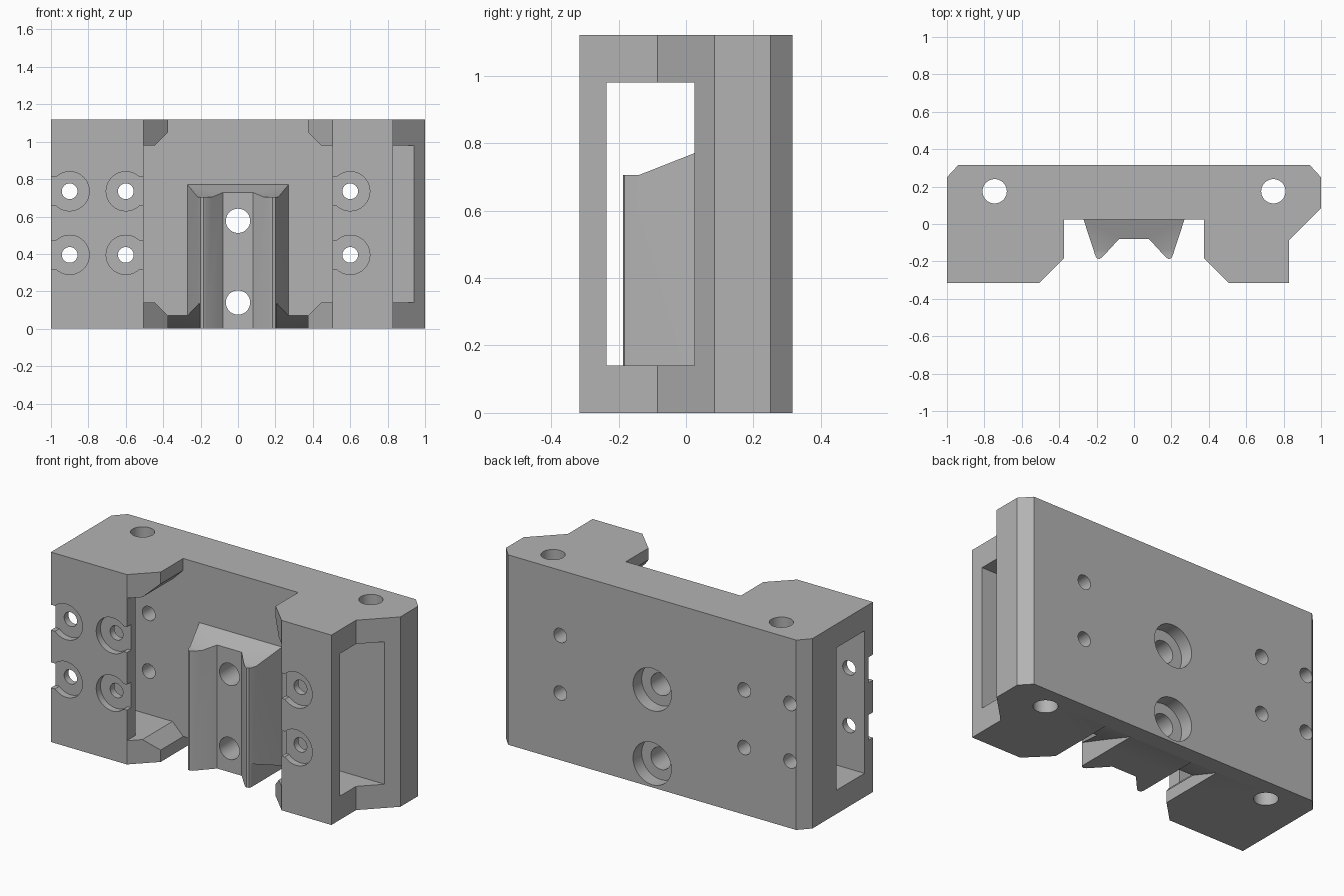
import bpy, bmesh, math
from mathutils import Matrix

cube = bpy.data.objects.get("Cube")
if cube:
    bpy.data.objects.remove(cube, do_unlink=True)

grey = bpy.data.materials.new("plain grey")
grey.use_nodes = True
grey.diffuse_color = (0.45, 0.45, 0.45, 1)
grey.node_tree.nodes["Principled BSDF"].inputs["Base Color"].default_value = grey.diffuse_color

# Axis maps: (u, v, depth) to (x, y, z)
MAPS = {"z": lambda u, v, w: (u, v, w),
        "y": lambda u, v, w: (u, w, v),
        "x": lambda u, v, w: (w, u, v)}


def prism(name, points, lo, hi, axis="z"):
    """Extrude a closed outline along an axis."""
    bm = bmesh.new()
    rings = [[bm.verts.new(MAPS[axis](u, v, w)) for u, v in points] for w in (lo, hi)]
    bm.faces.new(rings[0])
    bm.faces.new(rings[1])
    n = len(points)
    for i in range(n):
        j = (i + 1) % n
        bm.faces.new((rings[0][i], rings[0][j], rings[1][j], rings[1][i]))
    bmesh.ops.recalc_face_normals(bm, faces=bm.faces)
    mesh = bpy.data.meshes.new(name)
    bm.to_mesh(mesh)
    bm.free()
    mesh.materials.append(grey)
    obj = bpy.data.objects.new(name, mesh)
    bpy.context.collection.objects.link(obj)
    return obj


def box(u0, u1, v0, v1):
    return [(u0, v0), (u1, v0), (u1, v1), (u0, v1)]


def circle(u, v, r, n=40):
    return [(u + r * math.cos(math.tau * i / n), v + r * math.sin(math.tau * i / n))
            for i in range(n)]


def combine(target, tool, operation="DIFFERENCE"):
    """Apply a boolean and discard the tool."""
    mod = target.modifiers.new("boolean", "BOOLEAN")
    mod.operation, mod.solver, mod.object = operation, "EXACT", tool
    bpy.context.view_layer.update()
    result = bpy.data.meshes.new_from_object(
        target.evaluated_get(bpy.context.evaluated_depsgraph_get()))
    target.modifiers.clear()
    target.data = result
    bpy.data.objects.remove(tool, do_unlink=True)


def cut(target, points, lo, hi, axis):
    combine(target, prism("cutter", points, lo, hi, axis))


HEIGHT, CHANNEL = 1.12, 0.025

# Main body with the open front channel
body = prism("mounting_block", [
    (-0.94, 0.315), (-1, 0.25), (-1, -0.315), (-0.505, -0.315), (-0.375, -0.185),
    (-0.375, CHANNEL), (0.375, CHANNEL), (0.375, -0.185), (0.505, -0.315),
    (0.83, -0.315), (0.83, -0.085), (1, 0.085), (1, 0.25), (0.94, 0.315)], 0, HEIGHT)

# Pocket running sideways through both arms
cut(body, box(-0.235, CHANNEL, 0.14, 0.98), -1.2, 1.2, "x")

# Front opening with flared inner corners
half = [(0.345, 0.04), (0.445, 0.14), (0.505, 0.14),
        (0.505, 0.98), (0.445, 0.98), (0.345, 1.08)]
cut(body, half + [(-x, z) for x, z in reversed(half)], -0.5, CHANNEL, "y")

# Central rail with two ridges and a sloped top
side = [(0.27, CHANNEL), (0.208, -0.165), (0.2, -0.182), (0.185, -0.187),
        (0.17, -0.178), (0.08, -0.08)]
rail = prism("guide_rail", [(-0.27, 0.06), (0.27, 0.06)] + side
             + [(-x, y) for x, y in reversed(side)], 0, 0.9)
cut(rail, [(0.1, 0.8), (CHANNEL, 0.77), (-0.14, 0.705), (-0.3, 0.705),
           (-0.3, 1), (0.1, 1)], -0.5, 0.5, "x")
combine(body, rail, "UNION")

# Sloped undercuts beside the rail foot
for x0, x1 in ((-0.375, -0.205), (0.205, 0.375)):
    cut(body, [(0.245, -0.01), (CHANNEL, 0.07), (-0.25, 0.165), (-0.25, -0.01)], x0, x1, "x")

# Screw holes with open-sided counterbores in the front panels
for x, edge in ((-0.9, -1.1), (-0.6, -0.45), (0.6, 0.45)):
    for z in (0.395, 0.735):
        cut(body, circle(x, z, 0.042), -0.5, 0.5, "y")
        cut(body, circle(x, z, 0.105), -0.5, -0.275, "y")
        cut(body, box(min(x, edge), max(x, edge), z - 0.075, z + 0.075), -0.5, -0.275, "y")

# Rail screw holes counterbored from the back
for z in (0.14, 0.577):
    cut(body, circle(0, z, 0.065), -0.5, 0.5, "y")
    cut(body, circle(0, z, 0.125), 0.235, 0.5, "y")

# Vertical holes through both ends
for x in (-0.745, 0.745):
    cut(body, circle(x, 0.175, 0.065), -0.1, 1.3, "z")

# Smooth bores, crisp edges
bpy.ops.object.select_all(action="DESELECT")
body.select_set(True)
bpy.context.view_layer.objects.active = body
bpy.ops.object.shade_smooth_by_angle(angle=math.radians(25))
